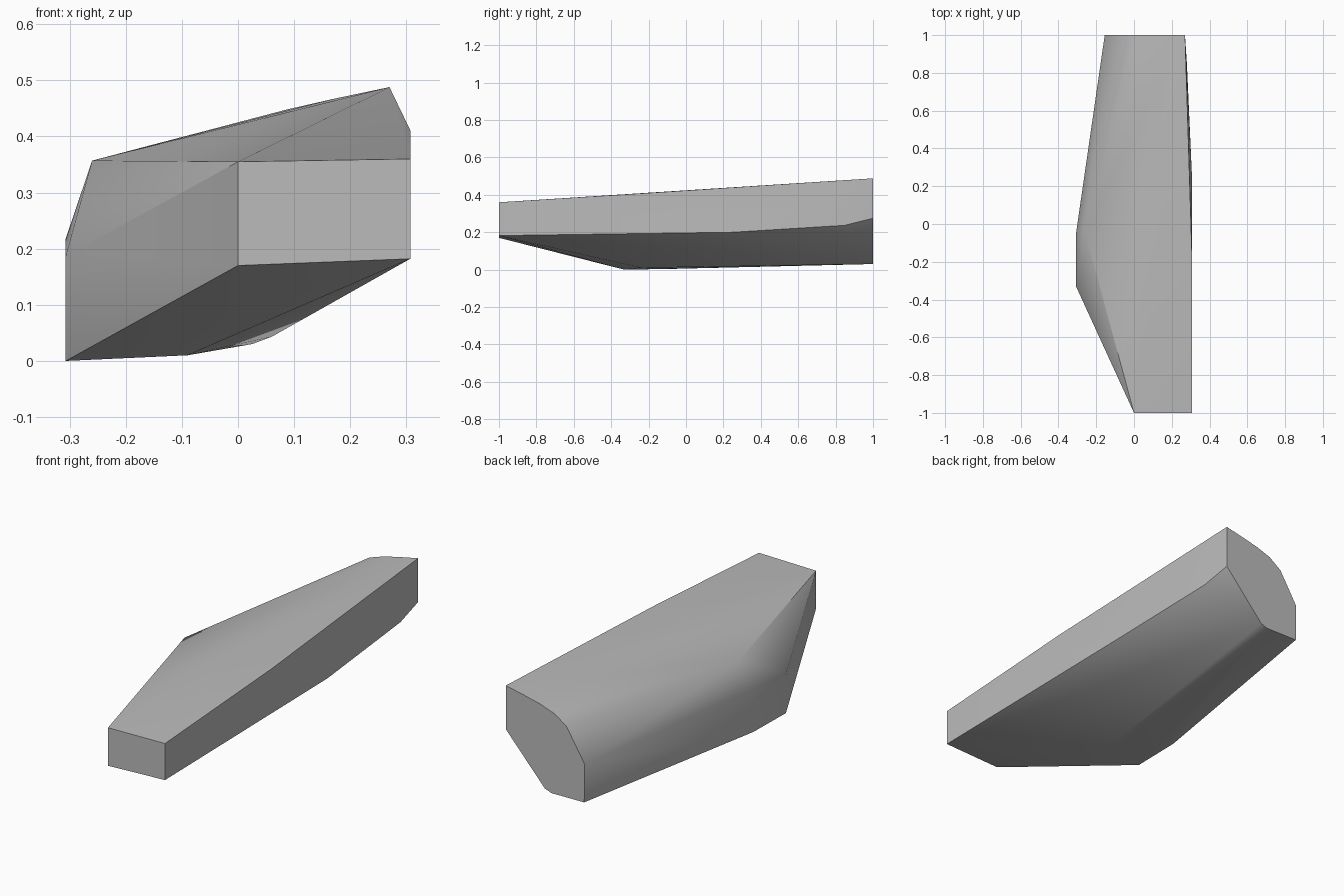
import bpy
import bmesh
import math

default_cube = bpy.data.objects.get("Cube")
if default_cube:
    bpy.data.objects.remove(default_cube, do_unlink=True)


def make_material(name, colour):
    material = bpy.data.materials.new(name)
    material.use_nodes = True
    material.diffuse_color = colour
    material.node_tree.nodes["Principled BSDF"].inputs["Base Color"].default_value = colour
    return material


def hull_object(name, sections, material, smooth_angle):
    """Wrap a tight convex skin around the given outline points."""
    bm = bmesh.new()
    for outline in sections:
        for point in outline:
            bm.verts.new(point)
    result = bmesh.ops.convex_hull(bm, input=bm.verts[:])
    unused = {v for key in ("geom_interior", "geom_unused") for v in result[key]
              if isinstance(v, bmesh.types.BMVert) and not v.link_faces}
    bmesh.ops.delete(bm, geom=list(unused), context="VERTS")
    # Join the triangles of flat areas such as the two end caps
    bmesh.ops.dissolve_limit(bm, angle_limit=math.radians(0.5),
                             verts=bm.verts[:], edges=bm.edges[:])
    bmesh.ops.recalc_face_normals(bm, faces=bm.faces[:])
    mesh = bpy.data.meshes.new(name)
    bm.to_mesh(mesh)
    bm.free()
    mesh.materials.append(material)
    obj = bpy.data.objects.new(name, mesh)
    bpy.context.collection.objects.link(obj)
    bpy.ops.object.select_all(action="DESELECT")
    obj.select_set(True)
    bpy.context.view_layer.objects.active = obj
    bpy.ops.object.shade_smooth_by_angle(angle=math.radians(smooth_angle))
    return obj


# Front cap: a small slanted rectangle
front_cap = [(x, -1, z) for x, z in ((0, .17), (0, .355), (.307, .182), (.307, .36))]

# Back cap: a rounded shoulder on one side and a chamfer below
back_cap = [(x, 1, z) for x, z in (
    (.27, .488), (.17, .467), (.087, .448), (.007, .421), (-.058, .375),
    (-.155, .217), (-.152, .032), (.025, .03), (.06, .043), (.27, .275))]

# Upright flank with its bulging knee
outer_flank = [(-.307, -.33, 0), (-.307, -.33, .187), (-.307, -.05, .218),
               (-.307, -.08, .004), (-.26, -.04, .357)]

# Long straight flank, and the low point of the underside
inner_flank = [(.307, -.18, .411), (.307, .25, .2), (.28, .85, .237)]
underside = [(-.09, -.24, .01)]

grey = make_material("plain grey", (.5, .5, .5, 1))
hull_object("angular_block", [front_cap, back_cap, outer_flank, inner_flank, underside],
            grey, 30)
